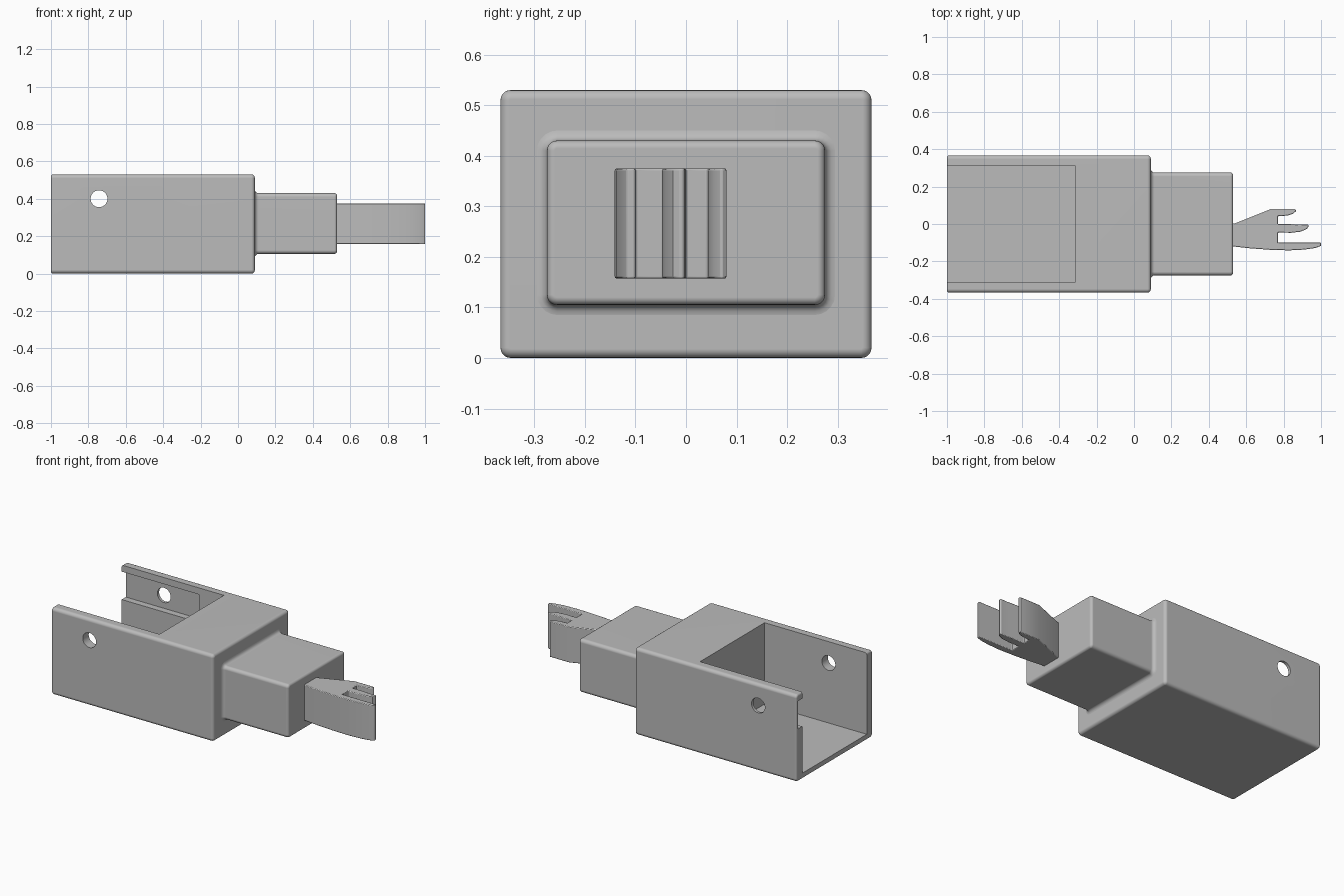
import bpy, bmesh
from math import sin, cos, pi
from mathutils import Matrix, Vector

cube = bpy.data.objects.get("Cube")
if cube:
    bpy.data.objects.remove(cube, do_unlink=True)

grey = bpy.data.materials.new("plain_grey")
grey.use_nodes = True
grey.diffuse_color = (0.5, 0.5, 0.5, 1)
grey.node_tree.nodes["Principled BSDF"].inputs["Base Color"].default_value = (0.5, 0.5, 0.5, 1)


def make(name, bm):
    bmesh.ops.recalc_face_normals(bm, faces=bm.faces)
    mesh = bpy.data.meshes.new(name)
    bm.to_mesh(mesh)
    bm.free()
    mesh.materials.append(grey)
    obj = bpy.data.objects.new(name, mesh)
    bpy.context.collection.objects.link(obj)
    return obj


def activate(obj):
    bpy.ops.object.select_all(action='DESELECT')
    obj.select_set(True)
    bpy.context.view_layer.objects.active = obj


def smooth(obj):
    activate(obj)
    bpy.ops.object.shade_smooth_by_angle()
    obj.modifiers.new("even_normals", 'WEIGHTED_NORMAL').keep_sharp = True


def rounded_loft(name, half_y, z0, z1, radius, stations):
    """Rounded rectangles lofted along x; each station is (x, outward offset)."""
    bm = bmesh.new()
    rings = []
    mid, half_z = (z0 + z1) / 2, (z1 - z0) / 2
    for x, off in stations:
        ring = []
        r = max(radius + off, 0.003)
        hy, hz = half_y + off - r, half_z + off - r
        for corner, (sy, sz) in enumerate([(1, 1), (-1, 1), (-1, -1), (1, -1)]):
            for k in range(6):
                a = (corner + k / 5) * pi / 2
                ring.append(bm.verts.new((x, sy * hy + r * cos(a), mid + sz * hz + r * sin(a))))
        rings.append(ring)
    n = len(rings[0])
    for a, b in zip(rings, rings[1:]):
        for i in range(n):
            j = (i + 1) % n
            bm.faces.new((a[i], a[j], b[j], b[i]))
    bm.faces.new(rings[0])
    bm.faces.new(rings[-1])
    return make(name, bm)


def rounded_end(x, r, side):
    """Stations that round a convex end towards x; side is the facing direction."""
    steps = [(x - side * r * (1 - sin(k * pi / 8)), -r * (1 - cos(k * pi / 8))) for k in range(5)]
    return steps if side > 0 else steps[::-1]


def cut_box(obj, lo, hi):
    lo, hi = Vector(lo), Vector(hi)
    bm = bmesh.new()
    bmesh.ops.create_cube(bm, size=1, matrix=Matrix.Translation((lo + hi) / 2) @ Matrix.Diagonal((*(hi - lo), 1)))
    cut(obj, make("cutter", bm))


def cut(obj, cutter):
    cutter.hide_render = True
    mod = obj.modifiers.new("cut", 'BOOLEAN')
    mod.operation, mod.solver, mod.object = 'DIFFERENCE', 'EXACT', cutter
    activate(obj)
    bpy.ops.object.modifier_apply(modifier=mod.name)
    bpy.data.objects.remove(cutter, do_unlink=True)


# Housing with an open tray
housing = rounded_loft("housing", 0.367, 0.0, 0.53, 0.02,
                       rounded_end(-1.0, 0.012, -1) + rounded_end(0.09, 0.018, 1))
cut_box(housing, (-1.2, -0.31, 0.035), (-0.312, 0.31, 0.7))

# Shallow slot inside the left wall
cut_box(housing, (-1.2, 0.2, 0.32), (-0.48, 0.35, 0.49))

# Pin hole through both walls
bm = bmesh.new()
bmesh.ops.create_cone(bm, cap_ends=True, segments=40, radius1=0.045, radius2=0.045, depth=1.2,
                      matrix=Matrix.Translation((-0.743, 0, 0.4)) @ Matrix.Rotation(pi / 2, 4, 'X'))
cut(housing, make("cutter", bm))
smooth(housing)

# Neck with a filleted root
fillet = 0.02
root = [(0.09 + fillet * (1 - cos(k * pi / 8)), fillet * (1 - sin(k * pi / 8))) for k in range(5)]
neck = rounded_loft("neck", 0.275, 0.105, 0.43, 0.02,
                    [(0.06, fillet)] + root + rounded_end(0.53, 0.015, 1))
smooth(neck)

# Three-pronged fork, a flat outline extruded upward
outline = [(0.51, -0.12), (0.53, -0.12), (0.62, -0.13), (0.73, -0.138), (0.83, -0.141),
           (0.91, -0.137), (0.97, -0.128), (1.0, -0.117), (1.0, -0.1), (0.77, -0.1),
           (0.77, -0.046), (0.84, -0.047), (0.89, -0.041), (0.925, -0.026), (0.935, -0.01),
           (0.93, -0.002), (0.88, -0.003), (0.84, 0.0), (0.77, 0.0), (0.77, 0.042),
           (0.82, 0.045), (0.85, 0.055), (0.868, 0.07), (0.86, 0.08), (0.73, 0.08),
           (0.535, 0.002), (0.51, 0.002)]
bm = bmesh.new()
base = bm.faces.new([bm.verts.new((x, y, 0.157)) for x, y in outline])
top = bmesh.ops.extrude_face_region(bm, geom=[base])
bmesh.ops.translate(bm, vec=(0, 0, 0.218), verts=[v for v in top["geom"] if isinstance(v, bmesh.types.BMVert)])
fork = make("fork", bm)
bevel = fork.modifiers.new("soft_edges", 'BEVEL')
bevel.width, bevel.segments, bevel.limit_method, bevel.angle_limit = 0.004, 2, 'ANGLE', 0.9
smooth(fork)
